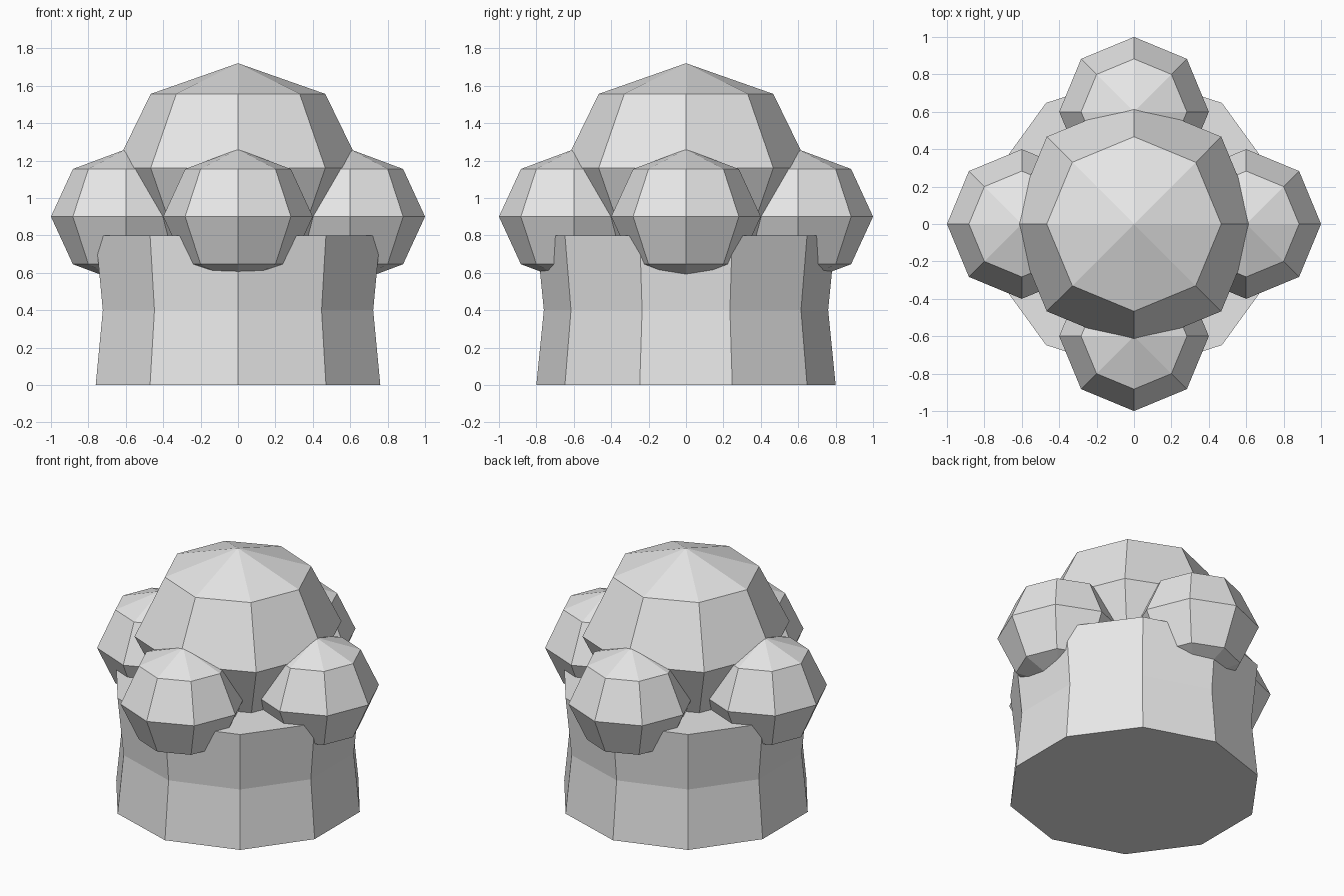
import bpy, bmesh, math
from mathutils import Matrix

if "Cube" in bpy.data.objects:
    bpy.data.objects.remove(bpy.data.objects["Cube"])

grey = bpy.data.materials.new("light grey")
grey.diffuse_color = (0.8, 0.8, 0.8, 1)
grey.use_nodes = True
grey.node_tree.nodes["Principled BSDF"].inputs["Base Color"].default_value = grey.diffuse_color


def finish(name, bm):
    bmesh.ops.recalc_face_normals(bm, faces=bm.faces)
    mesh = bpy.data.meshes.new(name)
    bm.to_mesh(mesh)
    bm.free()
    mesh.materials.append(grey)
    obj = bpy.data.objects.new(name, mesh)
    bpy.context.collection.objects.link(obj)
    return obj


def dome(name, centre, radius, half_height):
    """Flat-faced eight-sided ball, slightly squashed."""
    bm = bmesh.new()
    bmesh.ops.create_uvsphere(bm, u_segments=8, v_segments=4, radius=1)
    bmesh.ops.transform(bm, verts=bm.verts, matrix=Matrix.Translation(centre)
                        @ Matrix.Diagonal((radius, radius, half_height, 1)))
    return finish(name, bm)


# Ten-sided trunk with a slight waist
SIDES = 10
bm = bmesh.new()
rings = []
for z, r in ((0, 0.8), (0.4, 0.76), (0.8, 0.8)):
    angles = [math.pi / 2 + 2 * math.pi * i / SIDES for i in range(SIDES)]
    rings.append([bm.verts.new((r * math.cos(a), r * math.sin(a), z)) for a in angles])
for low, high in zip(rings, rings[1:]):
    for i in range(SIDES):
        j = (i + 1) % SIDES
        bm.faces.new((low[i], low[j], high[j], high[i]))
bm.faces.new(rings[0])
bm.faces.new(rings[-1])
finish("trunk", bm)

# Large crown and four smaller clumps around it
dome("crown", (0, 0, 1.16), 0.66, 0.56)
for name, x, y in (("right", 1, 0), ("back", 0, 1), ("left", -1, 0), ("front", 0, -1)):
    dome(name + "_clump", (0.6 * x, 0.6 * y, 0.9), 0.4, 0.36)
